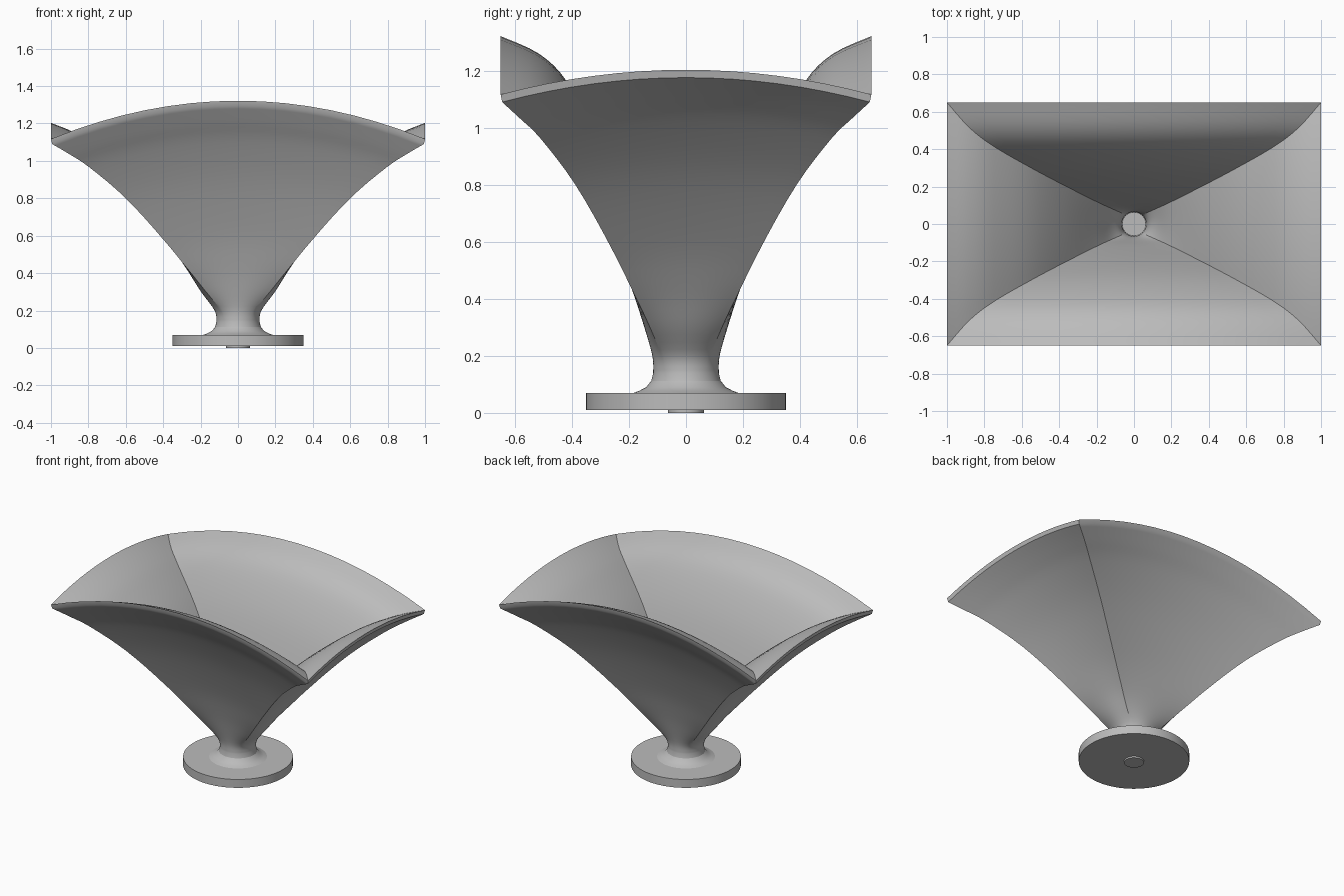
import bpy, bmesh, math

cube = bpy.data.objects.get("Cube")
if cube:
    bpy.data.objects.remove(cube, do_unlink=True)

grey = bpy.data.materials.new("plain_grey")
grey.use_nodes = True
colour = (0.5, 0.5, 0.5, 1)
grey.diffuse_color = colour
grey.node_tree.nodes["Principled BSDF"].inputs["Base Color"].default_value = colour

# Flare stations: half width, half depth, corner height, roundness
OUTER = [
    (.115, .115, .14, 1),
    (.125, .118, .20, .9),
    (.20, .148, .30, .5),
    (.28, .192, .42, .15),
    (.40, .263, .58, 0),
    (.60, .388, .80, 0),
    (.79, .51, .962, 0),
    (.90, .585, 1.035, 0),
    (.994, .645, 1.09, 0),
]
INNER = [
    (.066, .066, .14, 1),
    (.08, .072, .20, .7),
    (.13, .09, .28, .3),
    (.21, .125, .42, .1),
    (.37, .205, .67, 0),
    (.55, .30, .885, 0),
    (.75, .415, 1.04, 0),
    (.88, .515, 1.10, 0),
    (1.0, .65, 1.117, 0),
]
SUB = 4      # rings between stations
SEG = 16     # faces across each wall
CENTRE = 1.33  # depth of the arch centre below the ground


def smooth_stations(pts):
    """Catmull-Rom interpolation through the stations."""
    out = []
    for i in range(len(pts) - 1):
        quad = [pts[max(0, i - 1)], pts[i], pts[i + 1], pts[min(len(pts) - 1, i + 2)]]
        for j in range(SUB):
            t = j / SUB
            out.append([b + .5 * t * (c - a + t * (2*a - 5*b + 4*c - d + t * (3*(b - c) + d - a)))
                        for a, b, c, d in zip(*quad)])
    return out + [list(pts[-1])]


def ring(s):
    """One closed section: four arched walls, blended towards a circle at the neck."""
    a, b, z, k = s
    k = min(1, max(0, k))
    pts = []
    for wall in range(4):
        half = (a, b)[wall % 2]
        rise = (1 - k) * half * half / (2 * (z + CENTRE))
        for j in range(SEG):
            t = 2 * j / SEG - 1
            ang = (wall - 1) * math.pi / 2 + t * math.pi / 4
            ux, uy = [(t, -1), (1, t), (-t, 1), (-1, -t)][wall]
            x = ux * (1 - k) + math.cos(ang) * k
            y = uy * (1 - k) + math.sin(ang) * k
            pts.append((a * x, b * y, z + rise * (1 - t * t)))
    return pts


def circle(r, z):
    return ring((r, r, z, 1))


def finish(bm, name):
    bmesh.ops.recalc_face_normals(bm, faces=bm.faces)
    mesh = bpy.data.meshes.new(name)
    bm.to_mesh(mesh)
    bm.free()
    obj = bpy.data.objects.new(name, mesh)
    mesh.materials.append(grey)
    bpy.context.collection.objects.link(obj)
    bpy.ops.object.select_all(action='DESELECT')
    obj.select_set(True)
    bpy.context.view_layer.objects.active = obj
    bpy.ops.object.shade_smooth_by_angle(angle=math.radians(25))


# Horn: neck fillet, outer skin, rim, inner skin and throat floor
sections = [circle(r, z) for r, z in ((.19, .068), (.165, .077), (.14, .09), (.122, .112))]
sections += [ring(s) for s in smooth_stations(OUTER)]
sections += [ring(s) for s in reversed(smooth_stations(INNER))]
sections.append(circle(.063, .07))

bm = bmesh.new()
rings = [[bm.verts.new(p) for p in sec] for sec in sections]
for lo, hi in zip(rings, rings[1:]):
    for i in range(len(lo)):
        n = (i + 1) % len(lo)
        bm.faces.new((lo[i], lo[n], hi[n], hi[i]))
bm.faces.new(rings[-1])
bm.faces.new(rings[0])
finish(bm, "horn")


# Mounting flange and locating plug
def disc(name, radius, z0, z1):
    bm = bmesh.new()
    bmesh.ops.create_cone(bm, cap_ends=True, segments=64, radius1=radius,
                          radius2=radius, depth=z1 - z0)
    bmesh.ops.translate(bm, verts=bm.verts, vec=(0, 0, (z0 + z1) / 2))
    finish(bm, name)


disc("mounting_flange", .35, .011, .07)
disc("locating_plug", .063, 0, .02)
